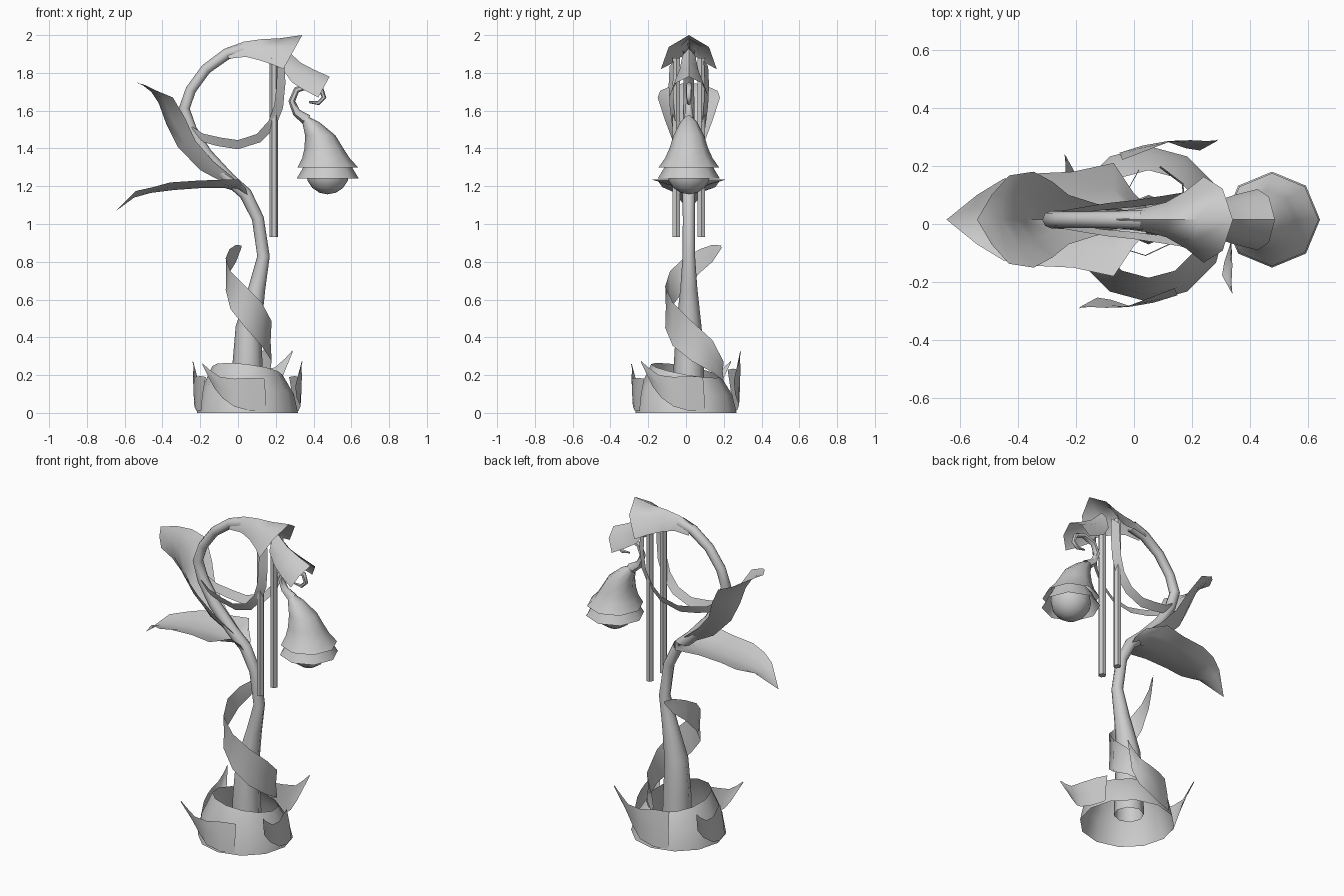
import bpy, bmesh, math
from mathutils import Vector

if "Cube" in bpy.data.objects:
    bpy.data.objects.remove(bpy.data.objects["Cube"])

YC = 0.015            # depth of the plant's mid plane
BASE = Vector((0.05, 0.0, 0.0))

mat = bpy.data.materials.new("plain_grey")
mat.diffuse_color = (0.6, 0.6, 0.6, 1)
mat.use_nodes = True
mat.node_tree.nodes["Principled BSDF"].inputs["Base Color"].default_value = mat.diffuse_color


def make(name, rows, closed=False, angle=60):
    """Skin a surface over rows holding equal numbers of points."""
    bm = bmesh.new()
    vs = [[bm.verts.new(p) for p in r] for r in rows]
    n = len(rows[0])
    for r0, r1 in zip(vs, vs[1:]):
        for i in range(n if closed else n - 1):
            j = (i + 1) % n
            bm.faces.new((r0[i], r0[j], r1[j], r1[i]))
    bmesh.ops.remove_doubles(bm, verts=bm.verts, dist=1e-4)
    bmesh.ops.recalc_face_normals(bm, faces=bm.faces)
    me = bpy.data.meshes.new(name)
    bm.to_mesh(me)
    bm.free()
    return finish(bpy.data.objects.new(name, me), angle)


def finish(ob, angle=60):
    if not ob.users_collection:
        bpy.context.collection.objects.link(ob)
    ob.data.materials.append(mat)
    bpy.ops.object.select_all(action='DESELECT')
    ob.select_set(True)
    bpy.context.view_layer.objects.active = ob
    bpy.ops.object.shade_smooth_by_angle(angle=math.radians(angle))
    return ob


def ring(a, b, ry, sides=8, y=YC):
    """Ellipse through two x-z points, with half depth ry."""
    a, b = Vector((a[0], y, a[1])), Vector((b[0], y, b[1]))
    c = (a + b) / 2
    return [c + (a - c) * math.cos(t) + Vector((0, ry * math.sin(t), 0))
            for t in (2 * math.pi * i / sides for i in range(sides))]


def tube_rings(path, sides=8):
    """Rings along (x, z, radius) points."""
    out = []
    for i, (x, z, r) in enumerate(path):
        p, q = path[max(i - 1, 0)], path[min(i + 1, len(path) - 1)]
        t = Vector((q[0] - p[0], q[1] - p[1])).normalized()
        out.append(ring((x - t.y * r, z + t.x * r), (x + t.y * r, z - t.x * r), r, sides))
    return out


def petal(name, rows, wide=.55, drop=.4):
    """Mirrored bent sheet from (spine x, spine z, edge x, edge z, half width)."""
    pts = []
    for sx, sz, ex, ez, w in rows:
        mx, mz = sx + (ex - sx) * drop, sz + (ez - sz) * drop
        pts.append([Vector((ex, YC - w, ez)), Vector((mx, YC - w * wide, mz)),
                    Vector((sx, YC, sz)), Vector((mx, YC + w * wide, mz)),
                    Vector((ex, YC + w, ez))])
    return make(name, pts)


# Main stem, curling over at the top
make("main_stem", tube_rings([
    (.05, .05, .085), (.05, .25, .08), (.055, .45, .068), (.1, .66, .045),
    (.135, .83, .033), (.105, 1.03, .032), (.04, 1.16, .034), (-.05, 1.24, .034),
    (-.17, 1.37, .034), (-.25, 1.5, .032), (-.285, 1.61, .03), (-.25, 1.71, .028),
    (-.17, 1.82, .028), (-.06, 1.9, .03), (.03, 1.925, .034)]), True)

# Hood and small cup: arched petals, open underneath
petal("hood", [(-.06, 1.932, -.05, 1.875, .03), (.03, 1.965, .04, 1.885, .042),
               (.12, 1.978, .11, 1.868, .06), (.22, 1.983, .18, 1.845, .1),
               (.34, 2.0, .24, 1.82, .148)], .72, .35)
petal("small_cup", [(.25, 1.93, .235, 1.82, .045), (.33, 1.855, .285, 1.75, .065),
                    (.40, 1.818, .345, 1.712, .085), (.485, 1.78, .425, 1.67, .105)], .75, .35)

# Curling tendril carrying the bell
make("tendril", tube_rings([
    (.365, 1.55, .03), (.31, 1.59, .022), (.285, 1.65, .018), (.31, 1.71, .017),
    (.38, 1.735, .016), (.44, 1.715, .015), (.455, 1.67, .013), (.425, 1.64, .011),
    (.375, 1.645, .005)], 6), True)

# Bell: body, lower skirt and ball
bell = [(.345, 1.575, .012), (.385, 1.54, .045), (.435, 1.47, .08), (.455, 1.4, .103),
        (.465, 1.35, .125), (.475, 1.3, .16)]
skirt = [(.475, 1.33, .115), (.475, 1.29, .135), (.475, 1.24, .165)]
for name, prof in (("bell_body", bell), ("bell_skirt", skirt)):
    make(name, [ring((x - r, z), (x + r, z), r) for x, z, r in prof], True)
bpy.ops.mesh.primitive_uv_sphere_add(segments=12, ring_count=8, radius=.115, location=(.475, YC, 1.272))
ball = bpy.context.object
ball.name = "bell_ball"
finish(ball)

# Two broad leaves on the stem
petal("lower_leaf", [
    (.06, 1.12, .04, 1.19, .05), (.0, 1.17, .0, 1.235, .09), (-.07, 1.19, -.07, 1.235, .195),
    (-.2, 1.19, -.21, 1.23, .165), (-.34, 1.18, -.36, 1.22, .158),
    (-.46, 1.165, -.45, 1.195, .14), (-.55, 1.14, -.54, 1.175, .085),
    (-.645, 1.07, -.645, 1.07, 0)])
petal("upper_leaf", [
    (-.04, 1.2, -.02, 1.24, .03), (-.2, 1.285, -.13, 1.33, .055),
    (-.32, 1.41, -.225, 1.44, .085), (-.38, 1.53, -.28, 1.56, .13),
    (-.42, 1.64, -.345, 1.67, .165), (-.46, 1.70, -.43, 1.705, .152),
    (-.505, 1.735, -.49, 1.735, .085), (-.54, 1.75, -.54, 1.75, 0)])

# Pair of ribbons closing the loop, and a pair of hanging rods
loop = [(-.26, 1.5, .02), (-.2, 1.46, .03), (-.1, 1.435, .045), (0, 1.42, .055),
        (.11, 1.455, .07), (.18, 1.53, .08), (.215, 1.62, .09), (.228, 1.74, .095), (.225, 1.85, .09)]
for side, label in ((-1, "front"), (1, "back")):
    rows = []
    for x, z, d in loop:
        out = Vector((x, 0, z - 1.68)).normalized() * .024
        c = Vector((x, YC + side * d, z))
        tilt = Vector((0, side * .012, 0))
        rows.append([c - out + tilt, c + out - tilt])
    make("loop_ribbon_" + label, rows)
    y = YC + side * .066
    rod = [ring((.19, .93), (.19, .93), 0, 6, y)]
    rod += [ring((.168, z), (.212, z), .023, 6, y) for z in (.93, 1.88)]
    make("hanging_rod_" + label, rod, True, 30)

# Ribbon leaf spiralling round the stem: (x, y, z, half width)
spiral = [(.09, .2, .22, .05), (.17, .14, .3, .085), (.178, .03, .38, .105), (.125, -.07, .47, .115),
          (.04, -.11, .56, .11), (-.04, -.085, .65, .1), (-.065, -.01, .735, .085),
          (-.045, .075, .805, .062), (-.01, .14, .845, .045), (.018, .19, .88, .006)]
make("spiral_leaf", [[Vector((x, y, z - w)), Vector((x * .97, y * .97, z)), Vector((x, y, z + w))]
                     for x, y, z, w in spiral])

# Collar at the foot, its top edge higher at the front left
low, mid, top = [], [], []
for i in range(12):
    t = 2 * math.pi * i / 12
    d = Vector((math.cos(t), math.sin(t), 0))
    h = .225 + .04 * math.cos(t - math.radians(235))
    low.append(BASE + d * .268)
    mid.append(BASE + d * .245 + Vector((0, 0, h * .5)))
    top.append(BASE + d * .185 + Vector((0, 0, h)))
make("base_collar", [low, mid, top], True)

# Four outer leaves sweeping round the collar: (x, y, low z, high z, low scale, high scale)
sweep = [(-.1, .245, .01, .19, 1, .9), (-.02, .27, .01, .195, 1, .92), (.07, .29, .035, .19, .97, .97),
         (.14, .28, .08, .2, .93, 1.03), (.19, .272, .14, .24, .93, 1.05), (.235, .285, .265, .275, 1, 1.01)]
for k, lift in enumerate((1.2, 1.0, .95, 1.0)):
    a = -k * math.pi / 2
    ca, sa = math.cos(a), math.sin(a)
    rows = []
    for x, y, z0, z1, s0, s1 in sweep:
        row = []
        for f in (0, .5, 1):
            s, z = s0 + (s1 - s0) * f + .06 * f * (1 - f), z0 + (z1 - z0) * f
            row.append(BASE + Vector((x * s * ca - y * s * sa, x * s * sa + y * s * ca, z * lift)))
        rows.append(row)
    make("base_leaf_%d" % (k + 1), rows)
